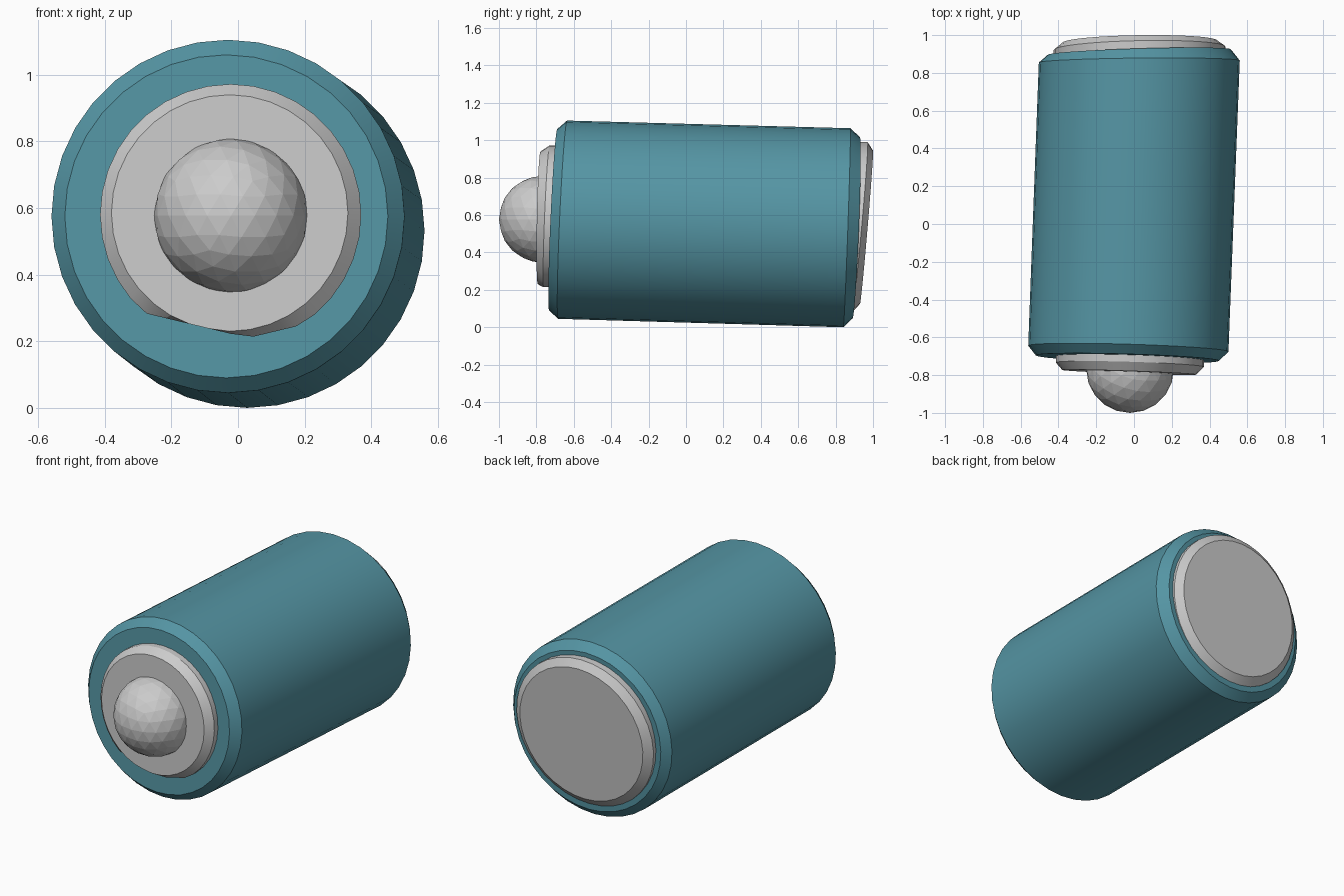
import bpy, bmesh, math

if "Cube" in bpy.data.objects:
    bpy.data.objects.remove(bpy.data.objects["Cube"])

SIDES = 36
teal = bpy.data.materials.new("teal_wrap")
teal.diffuse_color = (0.09, 0.30, 0.37, 1)
teal.use_nodes = True
teal.node_tree.nodes["Principled BSDF"].inputs["Base Color"].default_value = teal.diffuse_color


def lathe(name, rings, mat=None, clip=None):
    """Closed round solid from rings (cx, y, cz, radius, tilt in x, tilt in z)."""
    bm = bmesh.new()
    loops = []
    for cx, y, cz, r, tx, tz in rings:
        loop = []
        for i in range(SIDES):
            a = 2 * math.pi * i / SIDES
            dx, dz = r * math.cos(a), r * math.sin(a)
            x, z = cx + dx, cz + dz
            if clip:
                z = max(z, clip(x))
            loop.append(bm.verts.new((x, y + tx * dx + tz * dz, z)))
        loops.append(loop)
    for a, b in zip(loops, loops[1:]):
        for i in range(SIDES):
            j = (i + 1) % SIDES
            bm.faces.new((a[i], a[j], b[j], b[i]))
    bm.faces.new(loops[0])
    bm.faces.new(loops[-1])
    bmesh.ops.recalc_face_normals(bm, faces=bm.faces)
    mesh = bpy.data.meshes.new(name)
    bm.to_mesh(mesh)
    bm.free()
    ob = bpy.data.objects.new(name, mesh)
    bpy.context.collection.objects.link(ob)
    if mat:
        mesh.materials.append(mat)
    bpy.ops.object.select_all(action='DESELECT')
    ob.select_set(True)
    bpy.context.view_layer.objects.active = ob
    bpy.ops.object.shade_smooth_by_angle(angle=math.radians(22))
    return ob


# Teal casing, slightly tilted, with chamfered rims
lathe("casing", [
    (-0.035, -0.71, 0.575, 0.485, -0.03, 0.045),
    (-0.03, -0.66, 0.575, 0.53, -0.03, 0.045),
    (0.028, 0.86, 0.532, 0.532, 0.01, 0.035),
    (0.028, 0.91, 0.532, 0.485, 0.03, 0.04),
], teal)

# Front contact disc, its lower edge cut into a shallow point
lathe("front_disc", [
    (-0.025, -0.785, 0.585, 0.355, -0.035, 0.02),
    (-0.022, -0.745, 0.58, 0.392, -0.03, 0.04),
    (-0.022, -0.66, 0.58, 0.392, -0.03, 0.04),
], clip=lambda x: 0.21 + 0.24 * abs(x - 0.03))

# Back contact disc, leaning
lathe("back_disc", [
    (0.03, 0.86, 0.535, 0.455, 0.02, 0.06),
    (0.03, 0.93, 0.535, 0.455, 0.02, 0.09),
    (0.03, 0.965, 0.535, 0.41, 0.015, 0.085),
])

# Faceted contact knob at the front
bpy.ops.mesh.primitive_ico_sphere_add(subdivisions=3, radius=0.232,
                                      location=(-0.021, -0.768, 0.577))
bpy.context.object.name = "contact_knob"
